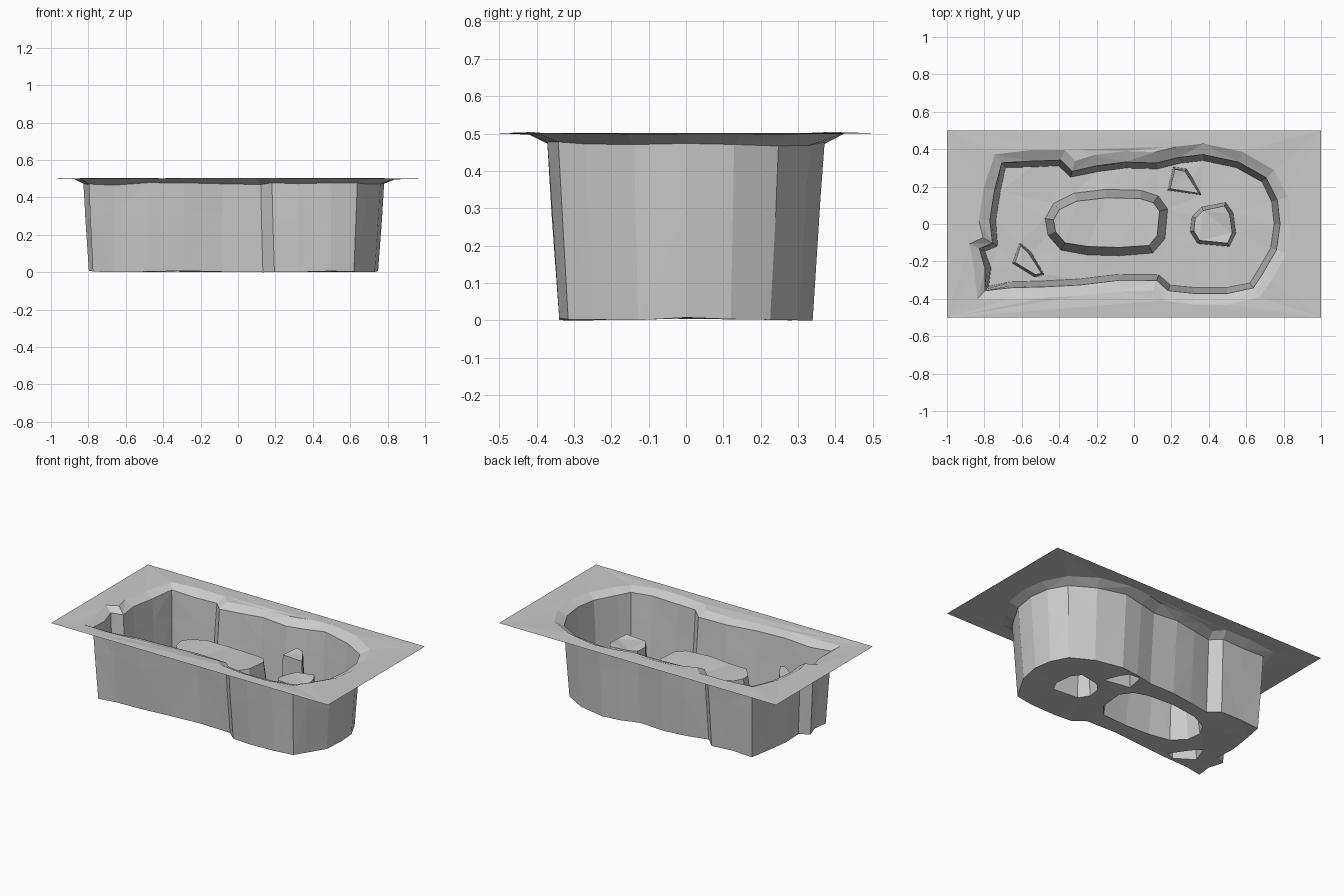
import bpy, bmesh, random
from mathutils import Vector

if "Cube" in bpy.data.objects:
    bpy.data.objects.remove(bpy.data.objects["Cube"])

random.seed(4)
bm = bmesh.new()


def inset(points, d):
    """Move a counter-clockwise outline inwards by d along its corner normals."""
    out = []
    n = len(points)
    for i in range(n):
        a, p, b = (Vector(points[(i + k) % n]) for k in (-1, 0, 1))
        e1, e2 = (p - a).normalized(), (b - p).normalized()
        normal = Vector((-e1.y - e2.y, e1.x + e2.x)).normalized()
        out.append(p + normal * d)
    return out


def loop(points, z, wobble=0.0):
    r = random.uniform
    vs = [bm.verts.new((p[0], p[1], z + r(-wobble, wobble))) for p in points]
    edges = [bm.edges.new((vs[i - 1], vs[i])) for i in range(len(vs))]
    return vs, edges


def bridge(lower, upper):
    a, b = lower[0], upper[0]
    for i in range(len(a)):
        quad = (a[i - 1], a[i], b[i], b[i - 1])
        # alternate the diagonal for a faceted surface
        k = i % 2
        bm.faces.new((quad[k], quad[k + 1], quad[k + 2]))
        bm.faces.new((quad[k], quad[k + 2], quad[(k + 3) % 4]))


def fill(*loops):
    bmesh.ops.triangle_fill(bm, use_beauty=True, edges=[e for l in loops for e in l[1]])


# Outline of the basin opening, counter-clockwise from the front left
outline = [(-.80, -.36), (-.66, -.345), (-.48, -.34), (-.29, -.33), (-.08, -.305),
           (.12, -.305), (.18, -.36), (.32, -.375), (.50, -.375), (.64, -.345),
           (.69, -.27), (.765, -.14), (.785, 0), (.77, .13), (.71, .25),
           (.56, .335), (.37, .375), (.24, .36), (.12, .33), (-.05, .335),
           (-.20, .315), (-.33, .285), (-.39, .345), (-.55, .34), (-.71, .33),
           (-.75, .18), (-.775, .02), (-.76, -.10), (-.83, -.13), (-.80, -.24)]

# Basin wall, flaring into the flat rim
rim_loop = loop(inset(outline, -.055), .505, .005)
top = loop(inset(outline, .004), .477, .008)
middle = loop(inset(outline, .015), .31, .03)
bottom = loop(inset(outline, .036), .009, .004)
bridge(bottom, middle)
bridge(middle, top)
bridge(top, rim_loop)
border = loop([(-1, -.5), (1, -.5), (1, .5), (-1, .5)], .506)
fill(border, rim_loop)

# Raised hollow islands in the floor: base outline, plateau height, wall slope
islands = [
    ([(-.46, -.06), (-.39, -.14), (-.25, -.165), (-.08, -.17), (.10, -.155),
      (.165, -.08), (.18, .08), (.13, .15), (.04, .18), (-.15, .185),
      (-.32, .165), (-.43, .11), (-.475, .03)], .335, .045),
    ([(.30, -.04), (.34, -.105), (.51, -.12), (.545, -.05), (.53, .06),
      (.49, .115), (.36, .09), (.31, .04)], .33, .02),
    ([(.18, .18), (.36, .155), (.31, .25), (.28, .295), (.21, .305)], .36, .015),
    ([(-.65, -.21), (-.53, -.285), (-.48, -.27), (-.55, -.15), (-.61, -.10)], .33, .015),
]
bases = []
for pts, height, slope in islands:
    base = loop(pts, .010, .003)
    plateau = loop(inset(pts, slope), height, .008)
    bridge(base, plateau)
    fill(plateau)
    bases.append(base)

# Basin floor around the islands
fill(bottom, *bases)

bmesh.ops.recalc_face_normals(bm, faces=bm.faces)
low = min(v.co.z for v in bm.verts)
for v in bm.verts:
    v.co.z -= low

mesh = bpy.data.meshes.new("moulded_basin")
bm.to_mesh(mesh)
bm.free()
bpy.context.collection.objects.link(bpy.data.objects.new("moulded_basin", mesh))
